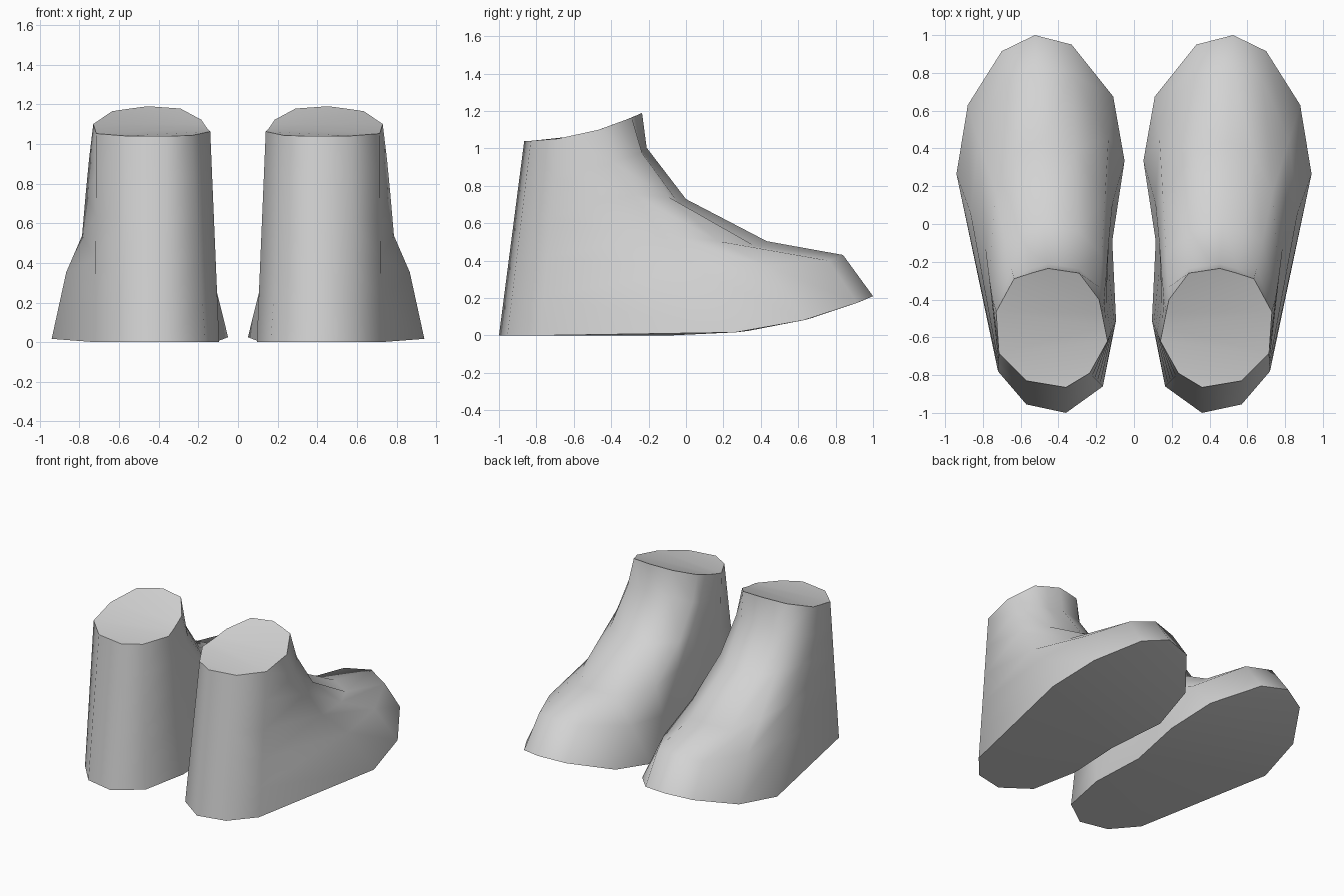
import bpy
import bmesh

cube = bpy.data.objects.get("Cube")
if cube:
    bpy.data.objects.remove(cube, do_unlink=True)

grey = bpy.data.materials.new("plain_grey")
grey.use_nodes = True
COLOUR = (0.65, 0.65, 0.65, 1)
grey.diffuse_color = COLOUR
grey.node_tree.nodes["Principled BSDF"].inputs["Base Color"].default_value = COLOUR

# Matching outlines of the sole and the ankle opening, from the heel round the outer side
SOLE = [(.36, -1), (.57, -.955), (.72, -.78), (.94, .265), (.88, .63), (.70, .915),
        (.525, 1), (.33, .95), (.11, .675), (.05, .335), (.115, -.09), (.095, -.51), (.165, -.86)]
RIM = [(.36, -.865), (.57, -.83), (.715, -.685), (.73, -.465), (.635, -.29), (.55, -.262),
       (.455, -.235), (.29, -.26), (.185, -.40), (.17, -.47), (.155, -.545), (.14, -.62), (.235, -.79)]

# Rim-to-sole travel (across, forward, down) for the instep, both flanks and the straight heel
INSTEP = [(0, 0, 0), (.02, .02, .19), (.19, .19, .47), (.54, .54, .70), (.87, .87, .775), (1, 1, 1)]
OUTER = [(0, 0, 0), (.1, .1, .16), (.18, .25, .32), (.27, .46, .52), (.65, .72, .69), (1, 1, 1)]
INNER = [(0, 0, 0), (.1, .1, .16), (.2, .25, .32), (.3, .46, .52), (.47, .72, .76), (1, 1, 1)]
HEEL = [(k / 5, k / 5, k / 5) for k in range(6)]


def sole_height(y):
    return .21 * max(0, (y + .1) / 1.1) ** 2.3


def rim_height(y):
    return 1.04 + .15 * ((y + .865) / .63) ** 2


def travel(slot, ring):
    if slot in (5, 6, 7):
        return INSTEP[ring]
    flank = OUTER if slot < 6 else INNER
    if slot in (4, 8):
        return [(a + b) / 2 for a, b in zip(INSTEP[ring], flank[ring])]
    if slot in (3, 9, 10):
        return flank[ring]
    return HEEL[ring]


def make_boot(name, side):
    bm = bmesh.new()
    rings = []
    for ring in range(6):
        verts = []
        for slot, ((sx, sy), (rx, ry)) in enumerate(zip(SOLE, RIM)):
            across, forward, down = travel(slot, ring)
            top, bottom = rim_height(ry), sole_height(sy)
            verts.append(bm.verts.new((side * (rx + (sx - rx) * across),
                                       ry + (sy - ry) * forward,
                                       top + (bottom - top) * down)))
        rings.append(verts)
    # Walls
    count = len(SOLE)
    for upper, lower in zip(rings, rings[1:]):
        for i in range(count):
            j = (i + 1) % count
            bm.faces.new((upper[i], upper[j], lower[j], lower[i]))
    # Curved top and sole, each made of strips from side to side
    for cap in (rings[0], rings[-1]):
        bm.faces.new((cap[0], cap[1], cap[-1]))
        for i in range(1, 6):
            bm.faces.new((cap[i], cap[i + 1], cap[-i - 1], cap[-i]))
        bm.faces.new((cap[6], cap[7], cap[8]) if len(cap) > 13 else (cap[6], cap[7], cap[-6])) \
            if cap[7] is not cap[-6] else None
    # Smooth faces, with sharp borders round the top and sole
    for face in bm.faces:
        face.smooth = True
    for border in (rings[0], rings[-1]):
        for i in range(count):
            bm.edges.get((border[i - 1], border[i])).smooth = False
    bmesh.ops.recalc_face_normals(bm, faces=bm.faces)
    mesh = bpy.data.meshes.new(name)
    bm.to_mesh(mesh)
    bm.free()
    mesh.materials.append(grey)
    boot = bpy.data.objects.new(name, mesh)
    bpy.context.scene.collection.objects.link(boot)


make_boot("left_boot", 1)
make_boot("right_boot", -1)
